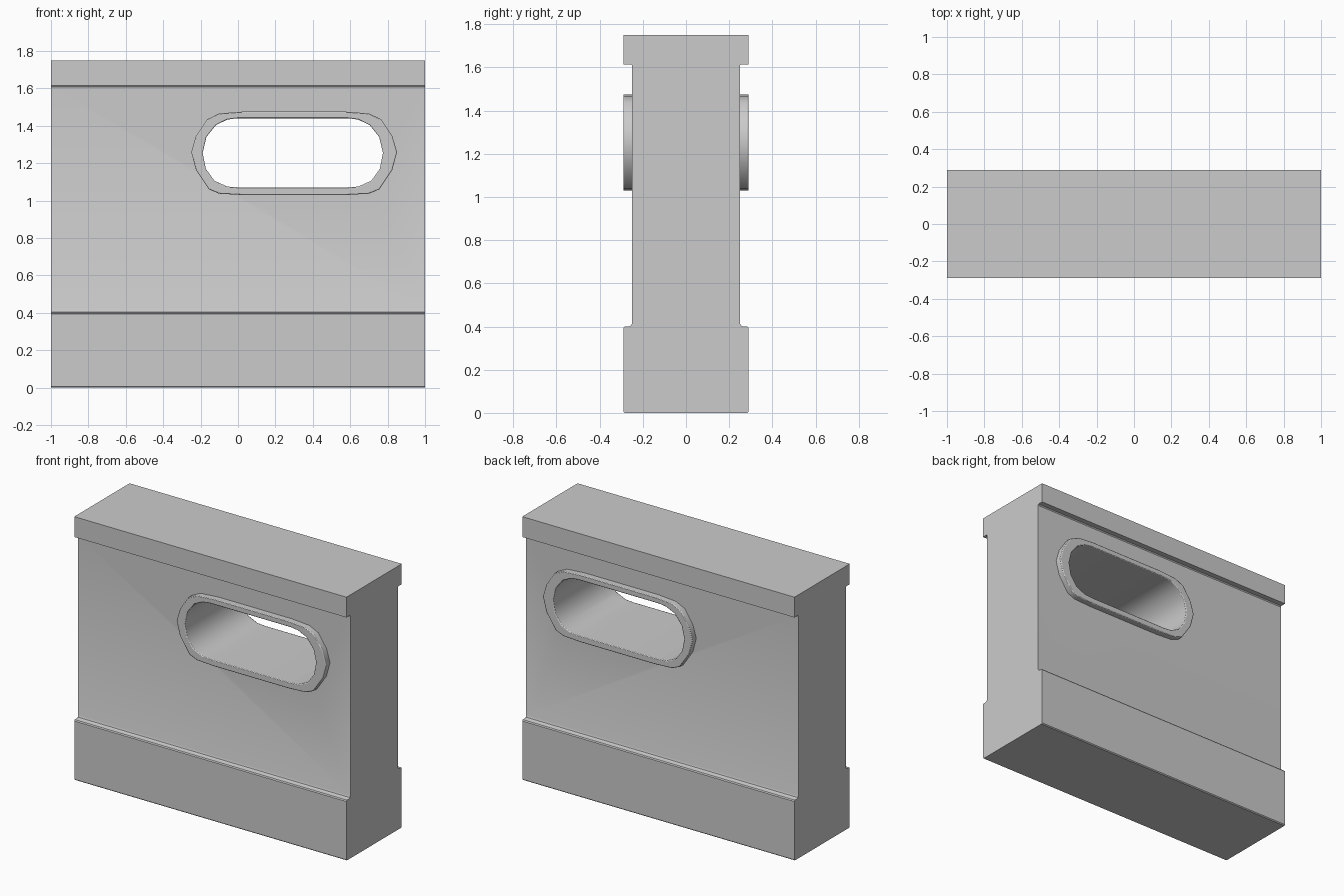
import bpy, bmesh

if "Cube" in bpy.data.objects:
    bpy.data.objects.remove(bpy.data.objects["Cube"])

def mirrored(half, cx):
    """Close a right-half outline by mirroring it about x = cx."""
    return [(cx + x, z) for x, z in half] + [(cx - x, z) for x, z in reversed(half)]

# Outlines of the slot opening and its raised rim
OUTER = mirrored([(.27, 1.476), (.40, 1.466), (.465, 1.435), (.525, 1.345), (.55, 1.26),
                  (.525, 1.165), (.455, 1.06), (.40, 1.037), (.27, 1.03)], .30)
INNER = mirrored([(.30, 1.44), (.35, 1.433), (.41, 1.405), (.462, 1.34), (.482, 1.255),
                  (.465, 1.17), (.42, 1.107), (.35, 1.075), (.29, 1.071)], .293)

def finish(name, bm):
    bmesh.ops.recalc_face_normals(bm, faces=bm.faces)
    me = bpy.data.meshes.new(name)
    bm.to_mesh(me)
    bm.free()
    ob = bpy.data.objects.new(name, me)
    bpy.context.collection.objects.link(ob)
    return ob

def activate(ob):
    bpy.ops.object.select_all(action='DESELECT')
    ob.select_set(True)
    bpy.context.view_layer.objects.active = ob

def prism(name, a, b):
    """Solid between two matching rings of 3D points."""
    bm = bmesh.new()
    va, vb = [bm.verts.new(p) for p in a], [bm.verts.new(p) for p in b]
    bm.faces.new(va)
    bm.faces.new(vb)
    for i in range(len(va)):
        j = (i + 1) % len(va)
        bm.faces.new((va[i], va[j], vb[j], vb[i]))
    return finish(name, bm)

# Wall body: plinth, recessed panel and top cap in one profile along x
half = [(.284, 0), (.29, .006), (.29, .393), (.285, .40), (.266, .40), (.254, .405), (.249, .418),
        (.249, 1.608), (.254, 1.615), (.29, 1.615), (.29, 1.75)]
profile = mirrored(half, 0)
wall = prism("wall_body", [(-1, y, z) for y, z in profile], [(1, y, z) for y, z in profile])

# Slot cut right through the wall
cutter = prism("slot_cutter", [(x, -.5, z) for x, z in INNER], [(x, .5, z) for x, z in INNER])
cutter.hide_render = True
mod = wall.modifiers.new("slot", 'BOOLEAN')
mod.operation, mod.solver, mod.object = 'DIFFERENCE', 'EXACT', cutter
activate(wall)
bpy.ops.object.modifier_apply(modifier="slot")
bpy.data.objects.remove(cutter)
bpy.ops.object.shade_smooth_by_angle(angle=.6)

# Raised rim around the slot on both faces
def rim(name, side):
    bm = bmesh.new()
    section = [(OUTER, .249), (OUTER, .29), (INNER, .29), (INNER, .249)]
    rings = [[bm.verts.new((x, side * y, z)) for x, z in loop] for loop, y in section]
    n = len(OUTER)
    for a, b in zip(rings[:-1], rings[1:]):
        for i in range(n):
            j = (i + 1) % n
            bm.faces.new((a[i], a[j], b[j], b[i]))
    ob = finish(name, bm)
    bevel = ob.modifiers.new("soft_edge", 'BEVEL')
    bevel.width, bevel.segments, bevel.angle_limit = .005, 2, 1.0
    activate(ob)
    bpy.ops.object.shade_smooth_by_angle(angle=.7)

rim("front_slot_rim", -1)
rim("back_slot_rim", 1)
